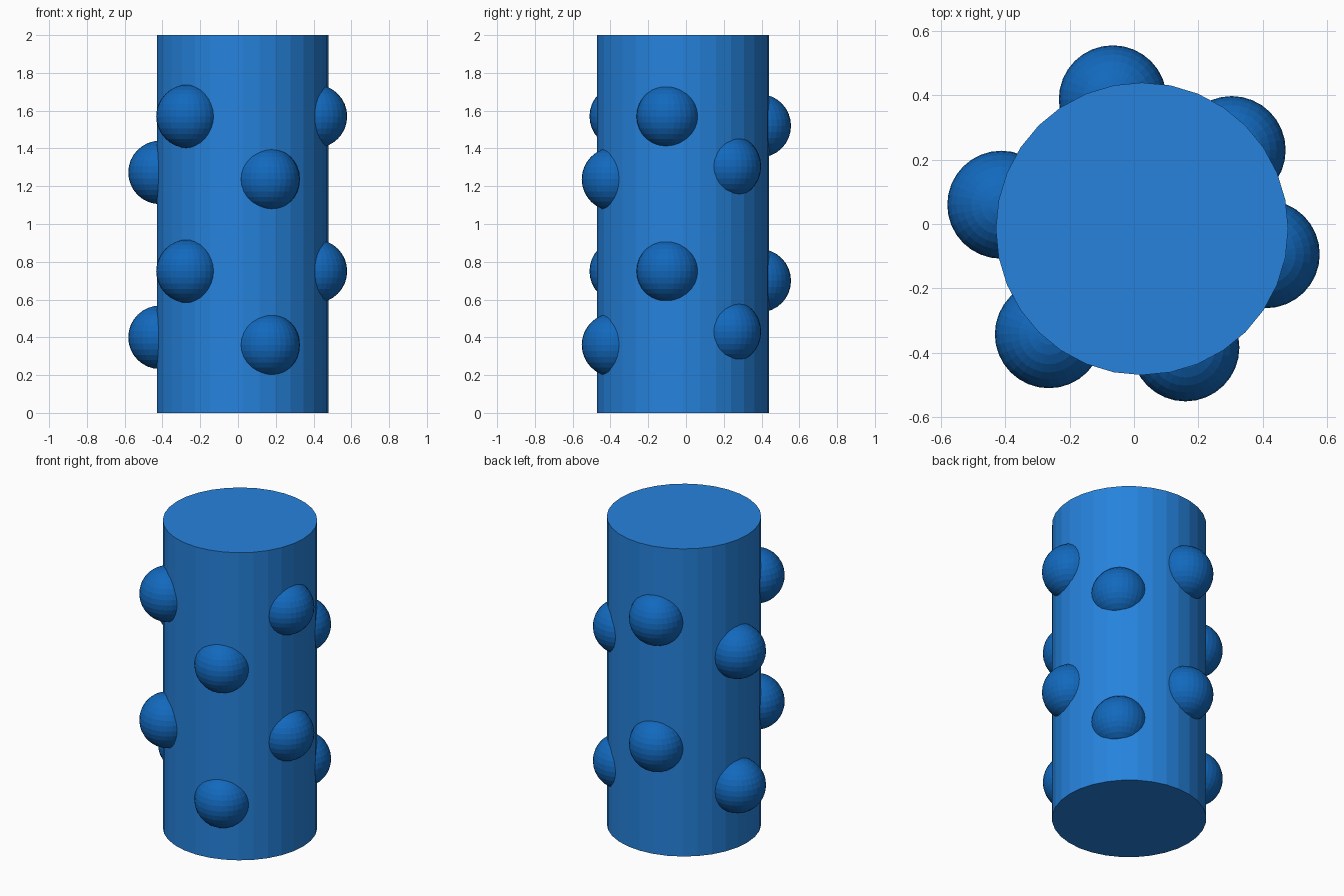
import bpy

# Remove the default cube
cube = bpy.data.objects.get("Cube")
if cube:
    bpy.data.objects.remove(cube, do_unlink=True)


def make_material(name, rgb):
    mat = bpy.data.materials.new(name)
    mat.use_nodes = True
    colour = (*rgb, 1.0)
    mat.diffuse_color = colour
    mat.node_tree.nodes["Principled BSDF"].inputs["Base Color"].default_value = colour
    return mat


def finish(name, mat):
    obj = bpy.context.object
    obj.name = name
    obj.data.name = name
    obj.data.materials.append(mat)
    return obj


light_blue = make_material("light blue", (0.019, 0.225, 0.72))
deep_blue = make_material("deep blue", (0.006, 0.14, 0.51))

# Upright column with flat facets
bpy.ops.mesh.primitive_cylinder_add(vertices=32, radius=0.455, depth=2,
                                    location=(0.025, -0.015, 1))
finish("column", light_blue)

# Knobs round the column: place, x, y, lower height, upper height
KNOBS = [
    ("back", -0.066, 0.388, 0.70, 1.52),
    ("back_left", 0.304, 0.23, 0.43, 1.305),
    ("left", 0.41, -0.094, 0.75, 1.57),
    ("front_left", 0.16, -0.384, 0.36, 1.237),
    ("front_right", -0.265, -0.343, 0.75, 1.57),
    ("right", -0.413, 0.06, 0.40, 1.273),
]
for place, x, y, low, high in KNOBS:
    for level, z in (("lower", low), ("upper", high)):
        bpy.ops.mesh.primitive_uv_sphere_add(segments=32, ring_count=16, radius=0.168,
                                             location=(x, y, z))
        finish(f"{level}_{place}_knob", deep_blue)
